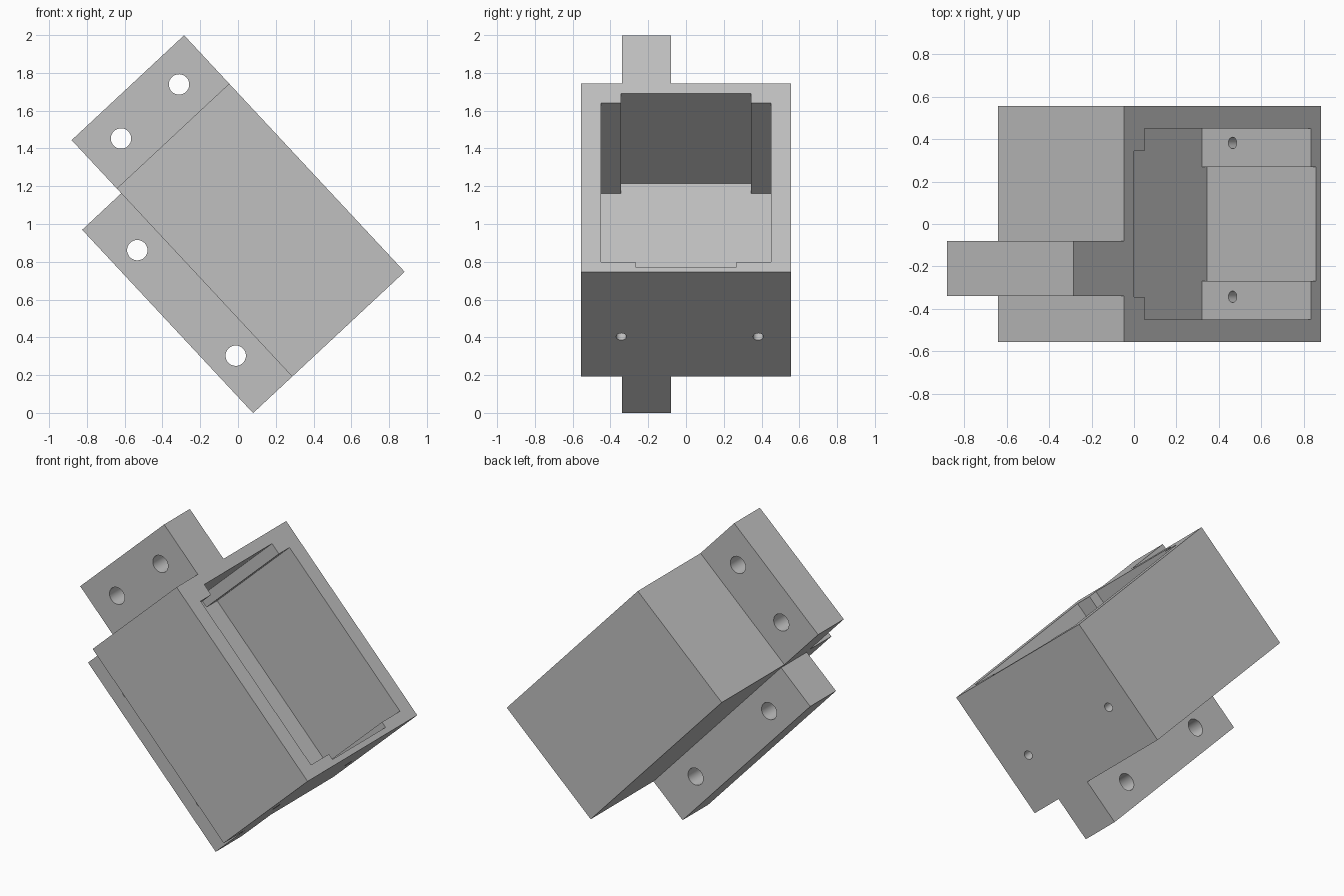
import bpy, bmesh, math
from mathutils import Matrix, Vector

if "Cube" in bpy.data.objects:
    bpy.data.objects.remove(bpy.data.objects["Cube"], do_unlink=True)

# Housing frame: x runs along the length, z towards the open face, tilted about y
TILT = Matrix.Translation((-0.642, 0, 1.188)) @ Matrix.Rotation(math.radians(47), 4, "Y")
LENGTH, HALF_WIDTH, DEPTH = 1.362, 0.555, 0.814
TAB_Y = (-0.34, -0.08)

grey = bpy.data.materials.new("plain_grey")
grey.use_nodes = True
grey.diffuse_color = (0.53, 0.53, 0.53, 1)
grey.node_tree.nodes["Principled BSDF"].inputs["Base Color"].default_value = grey.diffuse_color


def finish(name, bm):
    bmesh.ops.recalc_face_normals(bm, faces=bm.faces)
    mesh = bpy.data.meshes.new(name)
    bm.to_mesh(mesh)
    bm.free()
    mesh.materials.append(grey)
    obj = bpy.data.objects.new(name, mesh)
    obj.matrix_world = TILT
    bpy.context.collection.objects.link(obj)
    return obj


def prism(name, outline, bottom, top):
    bm = bmesh.new()
    face = bm.faces.new([bm.verts.new((x, y, bottom)) for x, y in outline])
    grown = bmesh.ops.extrude_face_region(bm, geom=[face])["geom"]
    moved = [v for v in grown if isinstance(v, bmesh.types.BMVert)]
    bmesh.ops.translate(bm, verts=moved, vec=(0, 0, top - bottom))
    return finish(name, bm)


def block(name, xs, ys, zs):
    outline = [(xs[0], ys[0]), (xs[1], ys[0]), (xs[1], ys[1]), (xs[0], ys[1])]
    return prism(name, outline, *zs)


def drill(name, centre, axis, radius, length):
    bm = bmesh.new()
    turn = Vector((0, 0, 1)).rotation_difference(Vector(axis)).to_matrix().to_4x4()
    bmesh.ops.create_cone(bm, cap_ends=True, segments=32, radius1=radius, radius2=radius,
                          depth=length, matrix=Matrix.Translation(centre) @ turn)
    return finish(name, bm)


def cut(obj, cutters):
    bpy.ops.object.select_all(action="DESELECT")
    bpy.context.view_layer.objects.active = obj
    obj.select_set(True)
    for cutter in cutters:
        cutter.hide_render = True
        mod = obj.modifiers.new("cut", "BOOLEAN")
        mod.operation, mod.solver, mod.object = "DIFFERENCE", "EXACT", cutter
        bpy.ops.object.modifier_apply(modifier=mod.name)
        bpy.data.objects.remove(cutter, do_unlink=True)
    bpy.ops.object.shade_smooth_by_angle(angle=math.radians(30))


# Box housing with a stepped pocket and two small screw holes in the lower end
housing = block("housing", (0, LENGTH), (-HALF_WIDTH, HALF_WIDTH), (0, DEPTH))
half = [(0.07, 0.343), (0.142, 0.343), (0.142, 0.45), (1.29, 0.45), (1.29, 0.268), (1.327, 0.268)]
pocket = prism("pocket_cutter", half + [(x, -y) for x, y in reversed(half)], 0.112, DEPTH + 0.1)
screws = [drill("screw_cutter", (1.32, y, 0.31), (1, 0, 0), 0.027, 0.2) for y in (-0.343, 0.382)]
cut(housing, [pocket] + screws)

# Mounting tabs, each with two bolt holes through the thickness
tabs = [
    ("upper_mounting_tab", (-0.35, 0), (0, DEPTH), [(-0.178, 0.617), (-0.178, 0.197)]),
    ("lower_mounting_tab", (0.035, LENGTH), (-0.283, 0), [(0.313, -0.143), (1.077, -0.143)]),
]
for name, xs, zs, holes in tabs:
    tab = block(name, xs, TAB_Y, zs)
    cut(tab, [drill("bolt_cutter", (x, sum(TAB_Y) / 2, z), (0, 1, 0), 0.054, 0.5) for x, z in holes])
